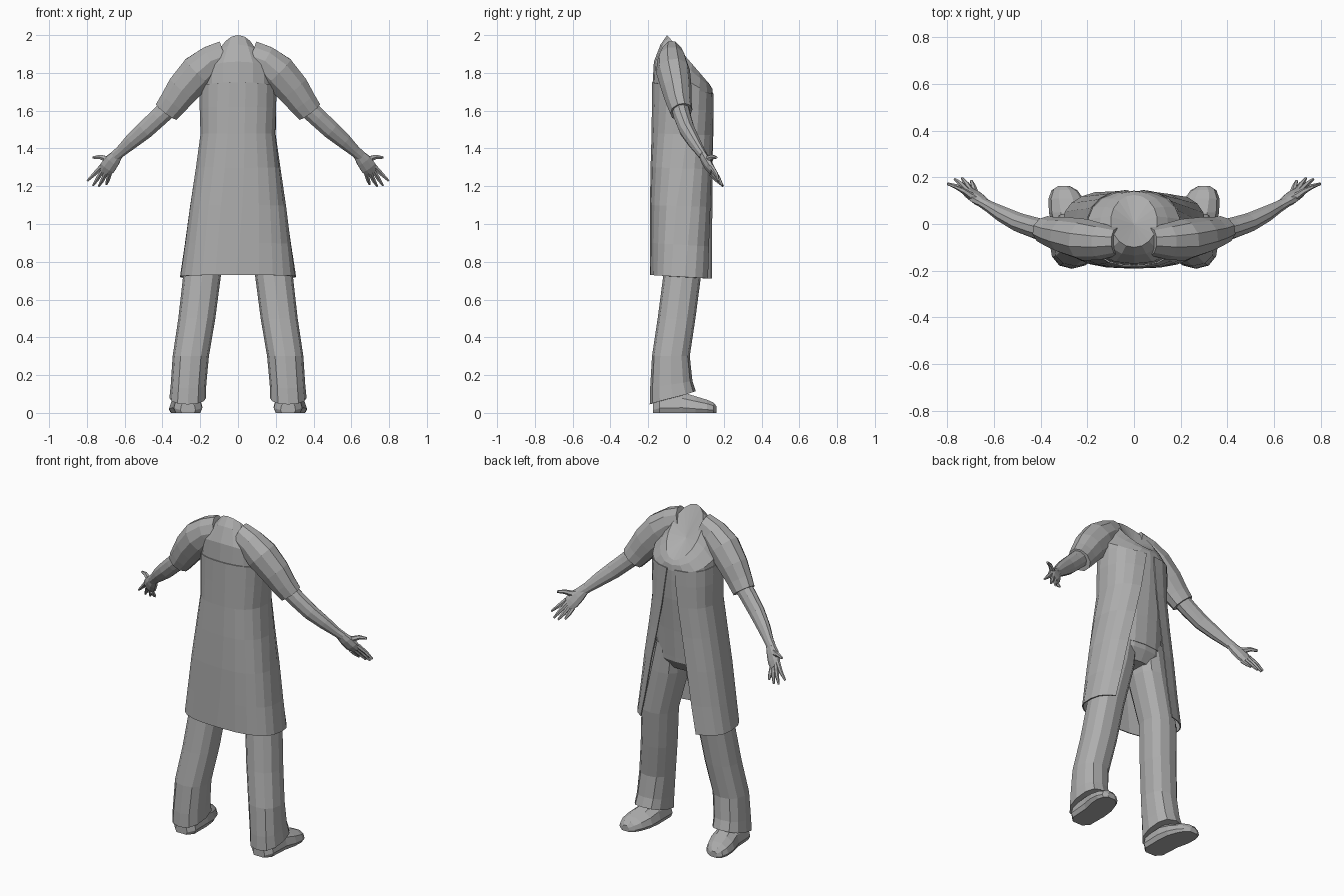
import bpy, bmesh
from math import sin, cos, pi, radians, copysign
from mathutils import Vector

if "Cube" in bpy.data.objects:
    bpy.data.objects.remove(bpy.data.objects["Cube"])

grey = bpy.data.materials.new("plain_grey")
grey.use_nodes = True
grey.diffuse_color = (0.42, 0.42, 0.42, 1)
grey.node_tree.nodes["Principled BSDF"].inputs["Base Color"].default_value = (0.42, 0.42, 0.42, 1)


def loft(name, rings, closed=True, caps=(True, True), dip=None):
    """Skin a list of rings; dip closes the first ring with a fan to a point."""
    bm = bmesh.new()
    rows = [[bm.verts.new(p) for p in ring] for ring in rings]
    n = len(rows[0])
    for a, b in zip(rows, rows[1:]):
        for i in range(n if closed else n - 1):
            j = (i + 1) % n
            bm.faces.new((a[i], a[j], b[j], b[i]))
    if dip:
        tip = bm.verts.new(dip)
        for i in range(n):
            bm.faces.new((rows[0][i], tip, rows[0][(i + 1) % n]))
    elif closed and caps[0]:
        bm.faces.new(rows[0])
    if closed and caps[1]:
        bm.faces.new(rows[-1])
    bmesh.ops.recalc_face_normals(bm, faces=bm.faces)
    mesh = bpy.data.meshes.new(name)
    bm.to_mesh(mesh)
    bm.free()
    mesh.materials.append(grey)
    obj = bpy.data.objects.new(name, mesh)
    bpy.context.collection.objects.link(obj)
    return obj


def power(v, n):
    return copysign(abs(v) ** (2 / n), v)


def body_ring(w, back, front, z_back, z_front, n=2.3, start=0, end=360, count=18, full=True):
    """Rounded section; angles run from the chest side around the body."""
    pts = []
    for i in range(count):
        t = radians(start + (end - start) * i / (count if full else count - 1))
        f = power(cos(t), n)
        k = (f + 1) / 2
        pts.append((w * power(sin(t), n), back + (front - back) * k,
                    z_back + (z_front - z_back) * k))
    return pts


def tube(name, path, side, count=8, flat=Vector((0, 1, 0)), caps=(True, True)):
    """Limb along (x, y, z, wide radius, thin radius) stations."""
    pts = [Vector(p[:3]) for p in path]
    rings = []
    for i, p in enumerate(path):
        d = (pts[min(i + 1, len(pts) - 1)] - pts[max(i - 1, 0)]).normalized()
        u = d.cross(flat).normalized()
        v = u.cross(d)
        ring = []
        for k in range(count):
            t = 2 * pi * (k + 0.5) / count
            q = pts[i] + u * cos(t) * p[3] + v * sin(t) * p[4]
            ring.append((q.x * side, q.y, q.z))
        rings.append(ring)
    return loft(name, rings, caps=caps)


# Shoulders, chest and shirt, with a sunken neck opening
loft("shirt_and_shoulders", [
    body_ring(.10, -.10, .125, 2.0, 1.74, 2),
    body_ring(.145, -.135, .14, 1.95, 1.715, 2.1),
    body_ring(.20, -.17, .143, 1.86, 1.68),
    body_ring(.205, -.178, .142, 1.72, 1.62),
    body_ring(.19, -.17, .137, 1.52, 1.5),
    body_ring(.185, -.165, .118, 1.3, 1.3),
    body_ring(.19, -.16, .105, 1.13, 1.13),
], dip=(0, .0, 1.83))

# Open coat: the front edges spread apart towards the hem
coat_rows = [
    (.206, -.182, .147, 1.75, 1.69, 2.3, 6, 355),
    (.204, -.182, .147, 1.62, 1.6, 2.4, 9, 354),
    (.200, -.183, .146, 1.48, 1.47, 2.5, 14, 351),
    (.225, -.188, .144, 1.3, 1.29, 2.6, 21, 347),
    (.255, -.191, .145, 1.1, 1.09, 2.7, 29, 343),
    (.283, -.191, .146, .9, .88, 2.7, 36, 339),
    (.308, -.191, .15, .73, .71, 2.7, 42, 335),
]
coat = loft("coat", [body_ring(*r, count=20, full=False) for r in coat_rows], closed=False)
thick = coat.modifiers.new("cloth_thickness", "SOLIDIFY")
thick.thickness = .006

# Trouser seat
loft("trouser_seat", [
    body_ring(.182, -.155, .108, 1.22, 1.22),
    body_ring(.195, -.155, .1, 1.1, 1.1),
    body_ring(.13, -.11, .06, 1.02, 1.04),
])

legs = [  # z, centre x, centre y, radius x, radius y, front lift
    (1.18, .095, -.03, .09, .12, 0),
    (1.0, .125, -.025, .105, .115, 0),
    (.73, .19, -.02, .1, .1, 0),
    (.5, .218, -.05, .098, .1, 0),
    (.3, .25, -.08, .096, .1, 0),
    (.15, .262, -.078, .094, .112, .02),
    (.08, .266, -.07, .097, .122, .035),
]
shoe = [  # y, centre x, half width, height
    (-.175, .265, .04, .06), (-.14, .265, .075, .1), (-.02, .268, .08, .11),
    (.05, .28, .085, .088), (.11, .292, .074, .07), (.145, .298, .055, .055),
    (.162, .3, .025, .035),
]
fingers = [  # knuckle, bend, tip
    ("index", (.722, .135, 1.305), (.76, .16, 1.265), (.798, .172, 1.228)),
    ("middle", (.712, .14, 1.29), (.742, .172, 1.242), (.768, .192, 1.203)),
    ("ring", (.697, .138, 1.275), (.716, .17, 1.235), (.737, .196, 1.2)),
    ("little", (.68, .132, 1.265), (.688, .16, 1.235), (.697, .185, 1.21)),
]

for label, s in (("left", 1), ("right", -1)):
    # Trouser leg
    rings = []
    for z, cx, cy, rx, ry, lift in legs:
        rings.append([(s * (cx + rx * power(cos(2 * pi * i / 12), 2.4)),
                       cy + ry * power(sin(2 * pi * i / 12), 2.4),
                       z + lift * sin(2 * pi * i / 12)) for i in range(12)])
    loft(label + "_trouser_leg", rings)

    # Shoe with a flat sole
    rings = []
    for y, cx, w, h in shoe:
        ring = [(s * (cx + w * .85), y, 0), (s * (cx + w), y, h * .25)]
        ring += [(s * (cx + w * a), y, h * b) for a, b in
                 ((.85, .7), (.4, 1), (-.4, 1), (-.85, .7))]
        ring += [(s * (cx - w), y, h * .25), (s * (cx - w * .85), y, 0)]
        rings.append(ring)
    loft(label + "_shoe", rings)

    # Short sleeve
    tube(label + "_sleeve", [
        (.07, -.075, 1.89, .085, .06), (.14, -.075, 1.865, .085, .078),
        (.21, -.068, 1.805, .1, .09), (.29, -.05, 1.715, .092, .08),
        (.34, -.038, 1.645, .08, .068), (.378, -.025, 1.595, .072, .06),
        (.365, -.03, 1.612, .056, .045),
    ][:6], s, count=10)

    # Bare arm
    tube(label + "_arm", [
        (.33, -.04, 1.65, .055, .048), (.42, -.018, 1.565, .052, .046),
        (.49, .005, 1.5, .05, .042), (.56, .04, 1.44, .042, .035),
        (.62, .075, 1.385, .031, .025), (.65, .092, 1.36, .03, .022),
    ], s, count=10)

    # Palm, thumb and fingers
    tube(label + "_palm", [
        (.635, .085, 1.372, .03, .02), (.665, .105, 1.335, .042, .024),
        (.69, .125, 1.3, .045, .022), (.708, .142, 1.275, .037, .014),
    ], s)
    tube(label + "_thumb", [
        (.655, .098, 1.35, .02, .018), (.695, .118, 1.343, .018, .016),
        (.73, .142, 1.355, .013, .012), (.768, .16, 1.352, .007, .007),
    ], s, count=6)
    for name, a, b, c in fingers:
        tube(label + "_" + name + "_finger",
             [(*a, .014, .013), (*b, .012, .011), (*c, .006, .006)], s, count=6)
